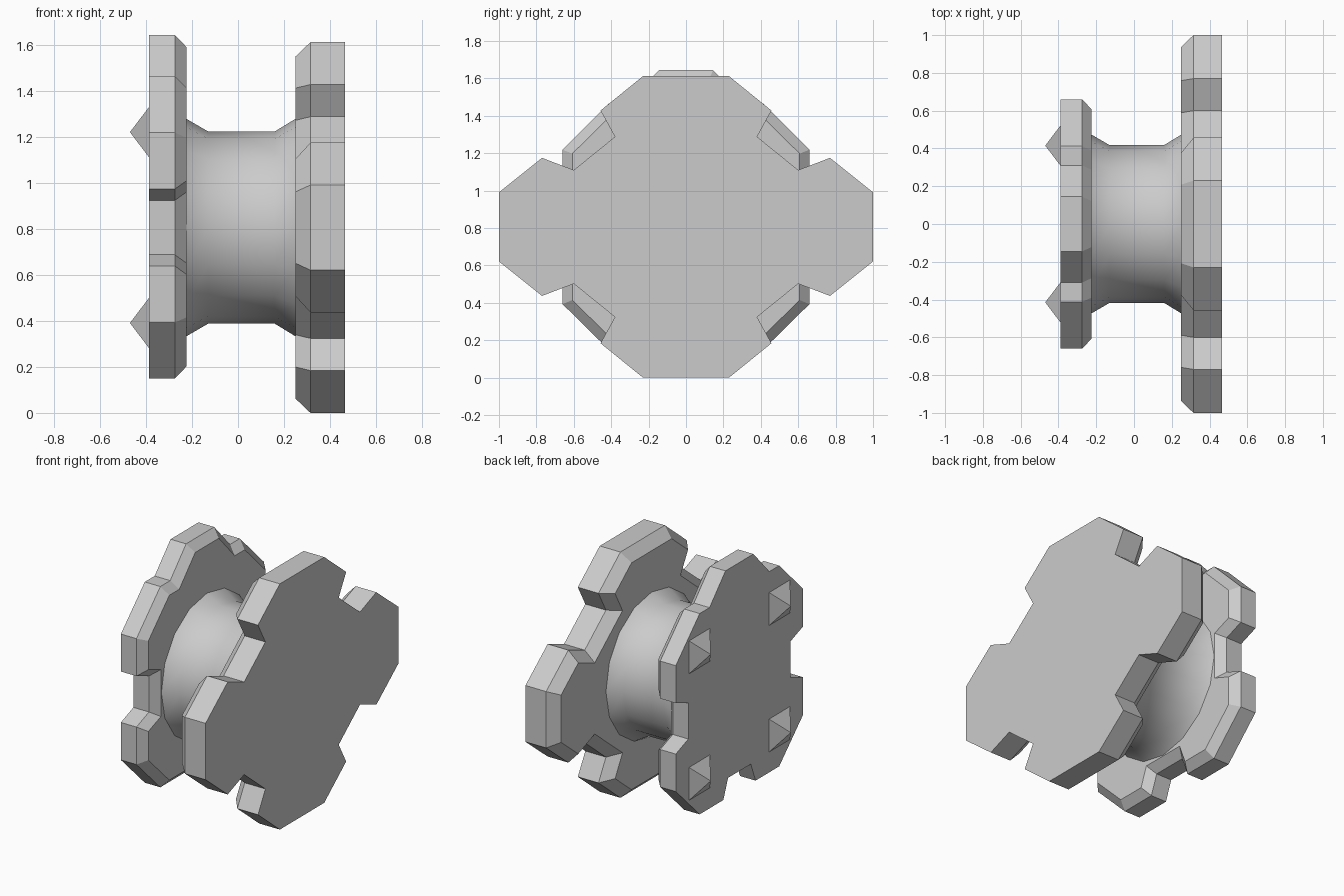
import bpy, bmesh, math
from mathutils import Vector, Matrix

if "Cube" in bpy.data.objects:
    bpy.data.objects.remove(bpy.data.objects["Cube"])

CZ = 0.806  # height of the spool axis


def finish(name, bm):
    bmesh.ops.recalc_face_normals(bm, faces=bm.faces[:])
    me = bpy.data.meshes.new(name)
    bm.to_mesh(me)
    bm.free()
    ob = bpy.data.objects.new(name, me)
    bpy.context.collection.objects.link(ob)
    return ob


def inset(pts, d):
    """Mitred inward offset of a clockwise outline."""
    out = []
    for i, p in enumerate(pts):
        a = (p - pts[i - 1]).normalized()
        b = (pts[(i + 1) % len(pts)] - p).normalized()
        na, nb = Vector((a.y, -a.x)), Vector((b.y, -b.x))
        out.append(p + (na + nb) * d / (1 + na.dot(nb)))
    return out


def loft(name, rings):
    """Join rings of (x, outline) into a closed solid."""
    bm = bmesh.new()
    loops = [[bm.verts.new((x, p.x, CZ + p.y)) for p in pts] for x, pts in rings]
    n = len(loops[0])
    for l0, l1 in zip(loops, loops[1:]):
        for i in range(n):
            j = (i + 1) % n
            bm.faces.new((l0[i], l0[j], l1[j], l1[i]))
    bm.faces.new(loops[0])
    bm.faces.new(loops[-1])
    return finish(name, bm)


def plate(name, half, x_out, x_mid, x_in, d):
    """Mirror a half outline (top to bottom, +y side) and bevel its inner rim."""
    pts = [Vector(p) for p in half]
    pts += [Vector((-y, z)) for y, z in reversed(half)]
    return loft(name, [(x_out, pts), (x_mid, pts), (x_in, inset(pts, d))])


# Large notched plate
quarter = [(0.23, 0.806), (0.457, 0.622), (0.38, 0.482),
           (0.60, 0.304), (0.77, 0.369), (1.0, 0.185)]
plate("large_plate", quarter + [(y, -z) for y, z in reversed(quarter)],
      0.465, 0.315, 0.25, 0.062)

# Small notched plate with a raised lobe on top
small = [(0.145, 0.838), (0.31, 0.66), (0.412, 0.66), (0.66, 0.413),
         (0.66, 0.167), (0.53, 0.118), (0.53, -0.118), (0.66, -0.167),
         (0.66, -0.413), (0.412, -0.657), (0.167, -0.657), (0.118, -0.53)]
plate("small_plate", small, -0.388, -0.275, -0.225, 0.052)

# Flared spool between the plates
SIDES = 16
ring = lambda r: [Vector((r * math.sin(2 * math.pi * i / SIDES),
                          r * math.cos(2 * math.pi * i / SIDES))) for i in range(SIDES)]
spool = loft("spool", [(x, ring(r)) for x, r in
                       [(-0.225, 0.473), (-0.13, 0.418), (0.16, 0.418), (0.25, 0.473)]])
bpy.context.view_layer.objects.active = spool
spool.select_set(True)
bpy.ops.object.shade_smooth_by_angle(angle=math.radians(40))

# Four pyramid studs on the outer face
for sy in (-1, 1):
    for sz in (-1, 1):
        bm = bmesh.new()
        bmesh.ops.create_cone(
            bm, cap_ends=True, segments=4, radius1=0.108 * math.sqrt(2), radius2=0, depth=0.082,
            matrix=Matrix.Translation((-0.429, sy * 0.415, CZ + sz * 0.415))
            @ Matrix.Rotation(-math.pi / 2, 4, 'Y') @ Matrix.Rotation(math.pi / 4, 4, 'Z'))
        bmesh.ops.remove_doubles(bm, verts=bm.verts[:], dist=1e-4)
        finish("stud", bm)
